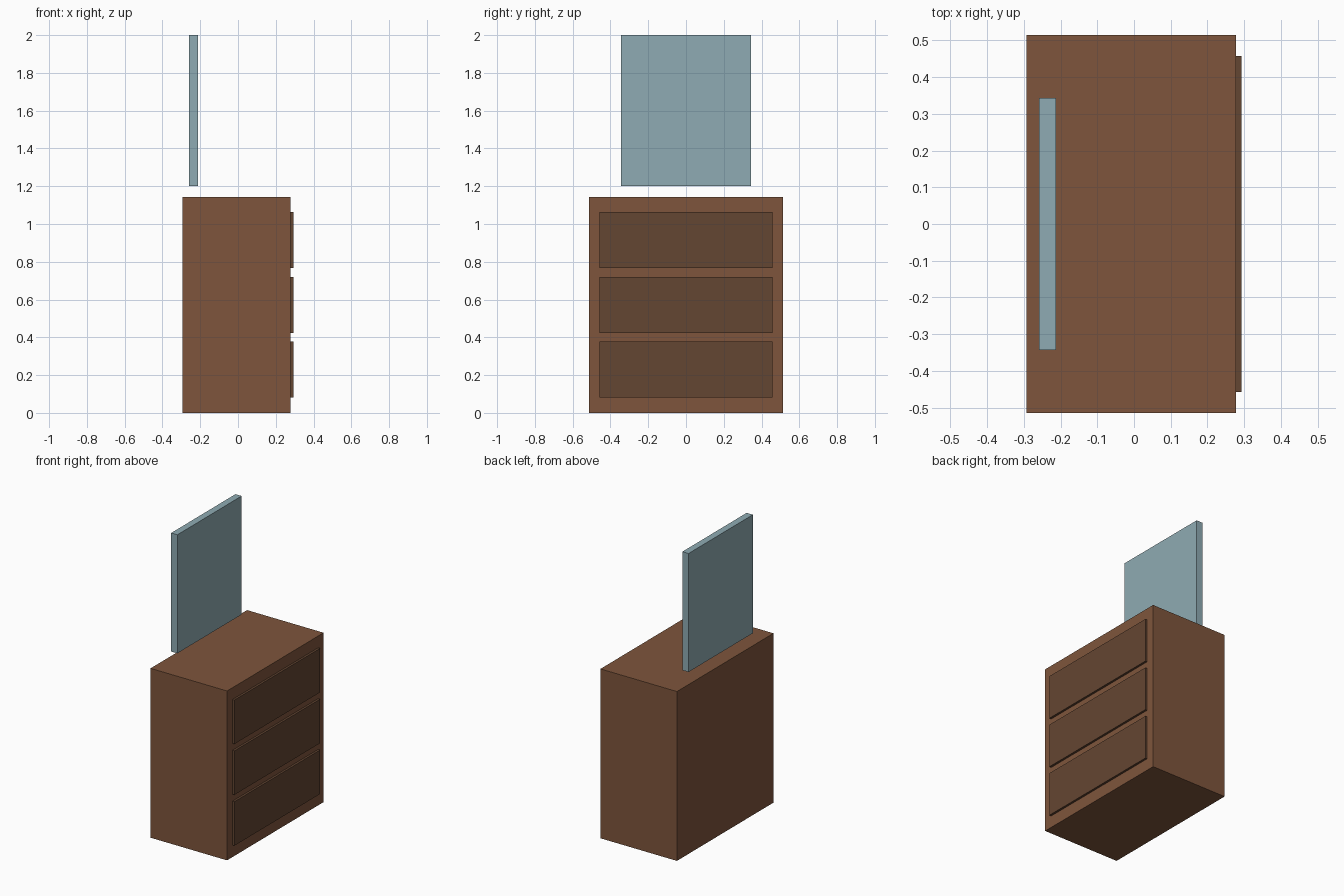
import bpy

if "Cube" in bpy.data.objects:
    bpy.data.objects.remove(bpy.data.objects["Cube"])


def material(name, color):
    mat = bpy.data.materials.new(name)
    mat.diffuse_color = (*color, 1)
    mat.use_nodes = True
    mat.node_tree.nodes["Principled BSDF"].inputs["Base Color"].default_value = mat.diffuse_color
    return mat


def box(name, center, size, mat):
    bpy.ops.mesh.primitive_cube_add(size=1, location=center)
    obj = bpy.context.object
    obj.name = name
    obj.scale = size
    bpy.ops.object.transform_apply(location=False, rotation=False, scale=True)
    obj.data.materials.append(mat)
    return obj


wood = material("wood", (0.209, 0.091, 0.045))
dark_wood = material("dark_wood", (0.127, 0.061, 0.032))
glass = material("mirror_glass", (0.275, 0.407, 0.451))

# Cabinet body, shifted slightly so the model with its drawers is centred
BODY_X, DEPTH, WIDTH, HEIGHT = -0.007, 0.571, 1.029, 1.143
box("cabinet", (BODY_X, 0, HEIGHT / 2), (DEPTH, WIDTH, HEIGHT), wood)

# Three drawer fronts half sunk into the +x face
for i in range(3):
    box(f"drawer_front_{i + 1}", (BODY_X + DEPTH / 2, 0, 0.229 + 0.343 * i),
        (0.029, 0.914, 0.297), dark_wood)

# Mirror panel floating above the back edge
box("mirror", (-0.236, 0, 1.6), (0.046, 0.686, 0.8), glass)
